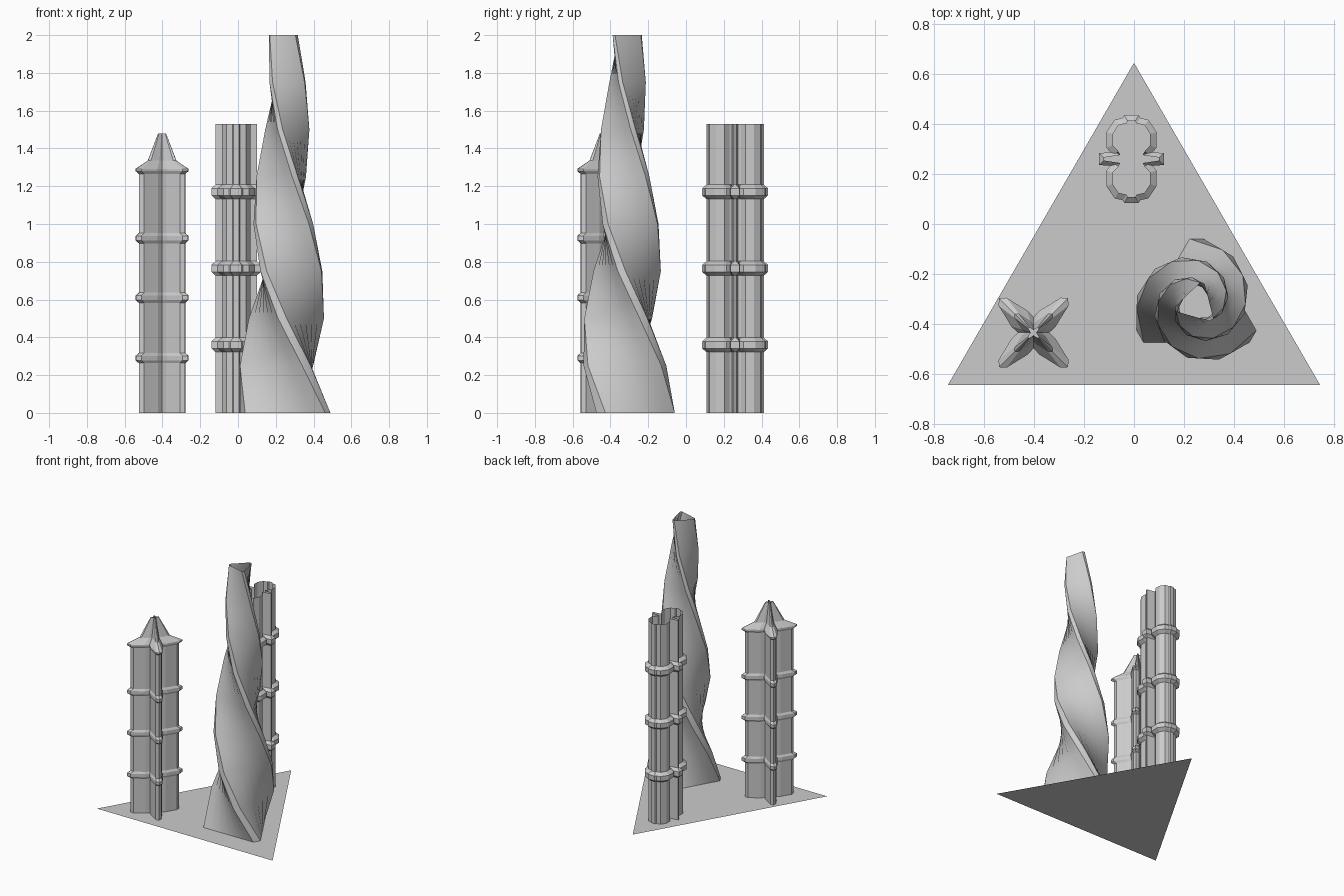
import bpy, bmesh
from math import sin, cos, radians
from mathutils import Vector

if "Cube" in bpy.data.objects:
    bpy.data.objects.remove(bpy.data.objects["Cube"])


def make_object(name, rings, location, closed_bottom=False):
    """Skin a stack of closed rings into one flat-shaded object."""
    bm = bmesh.new()
    loops = [[bm.verts.new(p) for p in ring] for ring in rings]
    for a, b in zip(loops, loops[1:]):
        n = len(a)
        for i in range(n):
            j = (i + 1) % n
            bm.faces.new((a[i], a[j], b[j], b[i]))
    if closed_bottom:
        bm.faces.new(loops[0])
    mesh = bpy.data.meshes.new(name)
    bm.to_mesh(mesh)
    bm.free()
    obj = bpy.data.objects.new(name, mesh)
    obj.location = location
    bpy.context.collection.objects.link(obj)
    return obj


def offset(profile, d):
    """Push a counter-clockwise outline outwards by d."""
    out = []
    n = len(profile)
    for i in range(n):
        p, a, b = (Vector(profile[k % n]) for k in (i, i - 1, i + 1))
        t = (p - a).normalized() + (b - p).normalized()
        out.append(tuple(p + Vector((t.y, -t.x)).normalized() * d))
    return out


def at(profile, z, s=1.0):
    return [(x * s, y * s, z) for x, y in profile]


# triangular ground plate
make_object("base_plate", [[(-0.745, -0.645, 0), (0.745, -0.645, 0), (0, 0.645, 0)]],
            (0, 0, 0), True)

# star tower: four leaf-shaped petals on the diagonals
petal = [(0.055, 0.0), (0.078, 0.022), (0.098, 0.055), (0.123, 0.095),
         (0.121, 0.121), (0.095, 0.123), (0.055, 0.098), (0.022, 0.078)]
star = []
for q in range(4):
    c, s = (1, 0, -1, 0)[q], (0, 1, 0, -1)[q]
    star += [(x * c - y * s, x * s + y * c) for x, y in petal]
star_center = (-0.402, -0.435, 0)
levels = [(0, 1)]
for z in (0.29, 0.61, 0.925):
    levels += [(z - 0.027, 1), (z - 0.012, 1.14), (z + 0.012, 1.14), (z + 0.027, 1)]
make_object("star_tower", [at(star, z, s) for z, s in levels + [(1.29, 1)]], star_center)
roof = [(1.265, 1), (1.28, 1.14), (1.292, 1.14), (1.335, 0.62), (1.48, 0.17)]
make_object("star_tower_roof", [at(star, z, s) for z, s in roof], star_center)

# double-lobed tower with narrow side fins
quarter = [(0.110, 0.006), (0.045, 0.016), (0.052, 0.03), (0.075, 0.055),
           (0.075, 0.1), (0.052, 0.135), (0.02, 0.143), (0.015, 0.152)]
half = quarter + [(-x, y) for x, y in reversed(quarter)]
lobes = half + [(-x, -y) for x, y in half]
wide = offset(lobes, 0.027)
rings = [at(lobes, 0)]
for z in (0.36, 0.765, 1.17):
    rings += [at(lobes, z - 0.038), at(wide, z - 0.018),
              at(wide, z + 0.018), at(lobes, z + 0.038)]
rings.append(at(lobes, 1.53))
make_object("lobed_tower", rings, (-0.01, 0.26, 0))

# twisted tapering tower: triangle with blunt corners, sides split so they warp smoothly
twist = []
for k in range(9):
    z = k * 0.25
    r = 0.262 + (0.087 - 0.262) * z / 2
    corners = []
    for corner in (-30, 90, 210):
        for d in (-6, 6):
            a = radians(corner + d - 128 * z)
            corners.append(Vector((r * cos(a), r * sin(a), z)))
    ring = []
    for i, p in enumerate(corners):
        ring.append(p)
        if i % 2:  # long side between two corners
            q = corners[(i + 1) % 6]
            ring += [p.lerp(q, t / 6) for t in range(1, 6)]
    twist.append(ring)
tower = make_object("twisted_tower", twist, (0.25, -0.32, 0))
bpy.context.view_layer.objects.active = tower
tower.select_set(True)
bpy.ops.object.shade_smooth_by_angle(angle=radians(35))
